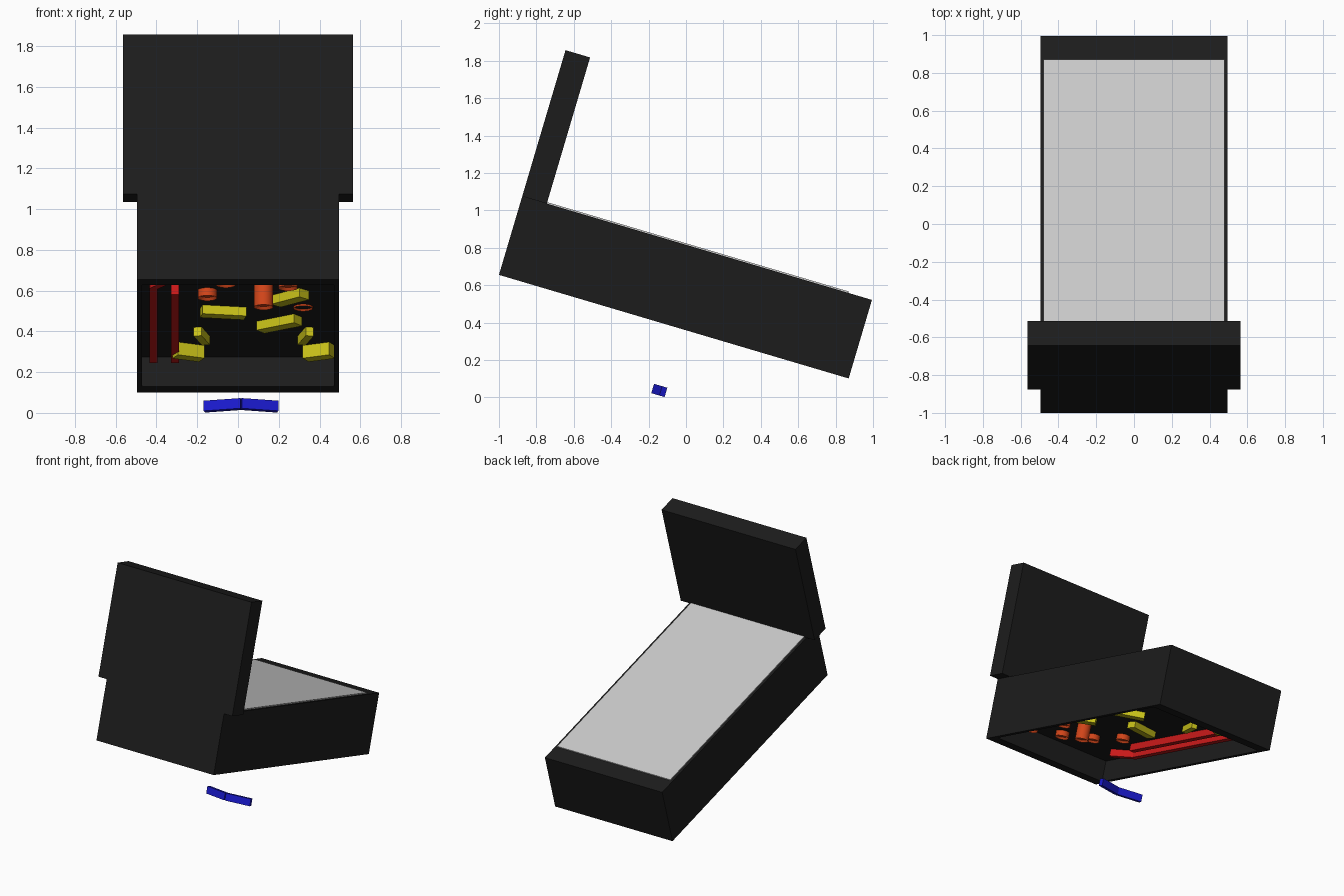
import bpy, bmesh, math
from mathutils import Matrix, Vector

if "Cube" in bpy.data.objects:
    bpy.data.objects.remove(bpy.data.objects["Cube"])

# Parts are laid out flat (x across, y along cabinet, z up), then the whole frame is tilted
TILT = Matrix.Translation((0, -1, 0.655)) @ Matrix.Rotation(math.radians(-16.5), 4, 'X')
DECK = 0.15          # underside of the playing deck


def material(name, rgb):
    m = bpy.data.materials.new(name)
    m.diffuse_color = (*rgb, 1)
    m.use_nodes = True
    m.node_tree.nodes["Principled BSDF"].inputs["Base Color"].default_value = m.diffuse_color
    return m


BLACK = material("black", (0.012, 0.012, 0.012))
RED = material("red", (0.6, 0.01, 0.01))
ORANGE = material("orange", (0.65, 0.06, 0.01))
YELLOW = material("yellow", (0.6, 0.55, 0.01))
BLUE = material("blue", (0.01, 0.01, 0.6))


def finish(name, bm, local, mat):
    mesh = bpy.data.meshes.new(name)
    bmesh.ops.recalc_face_normals(bm, faces=bm.faces)
    bm.to_mesh(mesh)
    bm.free()
    ob = bpy.data.objects.new(name, mesh)
    bpy.context.collection.objects.link(ob)
    ob.matrix_world = TILT @ local
    if mat:
        mesh.materials.append(mat)
    return ob


def box(name, lo, hi, mat):
    lo, hi = Vector(lo), Vector(hi)
    bm = bmesh.new()
    bmesh.ops.create_cube(bm, size=1, matrix=Matrix.Diagonal((*(hi - lo), 1)))
    return finish(name, bm, Matrix.Translation((lo + hi) / 2), mat)


def bar(name, a, b, width, z0, z1, mat):
    """Straight bar between two plan points."""
    d = Vector(b) - Vector(a)
    mid = (Vector(a) + Vector(b)) / 2
    bm = bmesh.new()
    bmesh.ops.create_cube(bm, size=1, matrix=Matrix.Diagonal((d.length, width, z1 - z0, 1)))
    local = Matrix.Translation((mid.x, mid.y, (z0 + z1) / 2)) @ \
        Matrix.Rotation(math.atan2(d.y, d.x), 4, 'Z')
    return finish(name, bm, local, mat)


def bumper(name, x, y, z0, r=0.047):
    """Round post hanging under the deck with a recessed lower end."""
    z1 = DECK + 0.02
    bm = bmesh.new()
    bmesh.ops.create_cone(bm, cap_ends=True, segments=32, radius1=r, radius2=r, depth=z1 - z0)
    bm.faces.ensure_lookup_table()
    cap = min(bm.faces, key=lambda f: f.calc_center_median().z)
    bmesh.ops.inset_region(bm, faces=[cap], thickness=0.01)
    bmesh.ops.translate(bm, verts=cap.verts, vec=(0, 0, 0.015))
    ob = finish(name, bm, Matrix.Translation((x, y, (z0 + z1) / 2)), ORANGE)
    for p in ob.data.polygons:
        p.use_smooth = abs(p.normal.z) < 0.5 and len(p.vertices) == 4
    ob.data.set_sharp_from_angle(angle=math.radians(30))


# Cabinet: box with a cavity pushed up from the underside
bm = bmesh.new()
bmesh.ops.create_cube(bm, size=1, matrix=Matrix.Diagonal((0.99, 1.95, 0.438, 1)))
bottom = min(bm.faces, key=lambda f: f.calc_center_median().z)
cavity = bmesh.ops.extrude_discrete_faces(bm, faces=[bottom])["faces"][0]
bmesh.ops.scale(bm, vec=(0.47 / 0.495, 0.875 / 0.975, 1), verts=cavity.verts)
hole = bmesh.ops.extrude_discrete_faces(bm, faces=[cavity])["faces"][0]
bmesh.ops.translate(bm, verts=hole.verts, vec=(0, 0, DECK))
finish("cabinet", bm, Matrix.Translation((0, 0.975, 0.219)), BLACK)

# Upright head box and top glass
box("head_box", (-0.565, 0, 0.438), (0.565, 0.137, 1.253), BLACK)
box("top_glass", (-0.478, 0.137, 0.43), (0.478, 1.82, 0.446), None)

# Red lane rails
bar("inner_rail", (-0.31, 0.6), (-0.31, 1.78), 0.04, 0.1, DECK, RED)
bar("outer_rail", (-0.415, 0.49), (-0.415, 1.78), 0.04, 0.1, DECK, RED)
bar("outer_rail_bend", (-0.32, 0.35), (-0.415, 0.5), 0.04, 0.1, DECK, RED)

# Orange round bumpers
for i, (x, y, z0) in enumerate([(-0.15, 0.695, 0.11), (0.125, 0.6, 0.035), (-0.06, 0.47, 0.11),
                                (0.245, 0.523, 0.11), (0.32, 0.98, 0.141), (0.27, 0.19, 0.11),
                                (0.08, 0.30, 0.11)]):
    bumper(f"bumper_{i + 1}", x, y, z0)

# Yellow deflector bars
for i, (a, b) in enumerate([((-0.18, 0.98), (0.035, 1.02)), ((0.11, 1.26), (0.295, 1.13)),
                            ((0.185, 0.81), (0.325, 0.68))]):
    bar(f"deflector_{i + 1}", a, b, 0.07, 0.105, DECK + 0.01, YELLOW)

# Mirrored yellow lane guides, about x = 0.077
for side, s in (("left", -1), ("right", 1)):
    bar(f"{side}_upper_guide", (0.077 + s * 0.275, 1.33), (0.077 + s * 0.235, 1.49), 0.04, 0.105, DECK + 0.01, YELLOW)
    bar(f"{side}_lower_guide", (0.077 + s * 0.385, 1.62), (0.077 + s * 0.255, 1.68), 0.07, 0.085, DECK + 0.01, YELLOW)

# Blue paddles hanging below the cabinet
for side, s in (("left", -1), ("right", 1)):
    bar(f"{side}_paddle", (0.015, 0.975), (0.015 + s * 0.18, 1.02), 0.03, -0.375, -0.323, BLUE)
